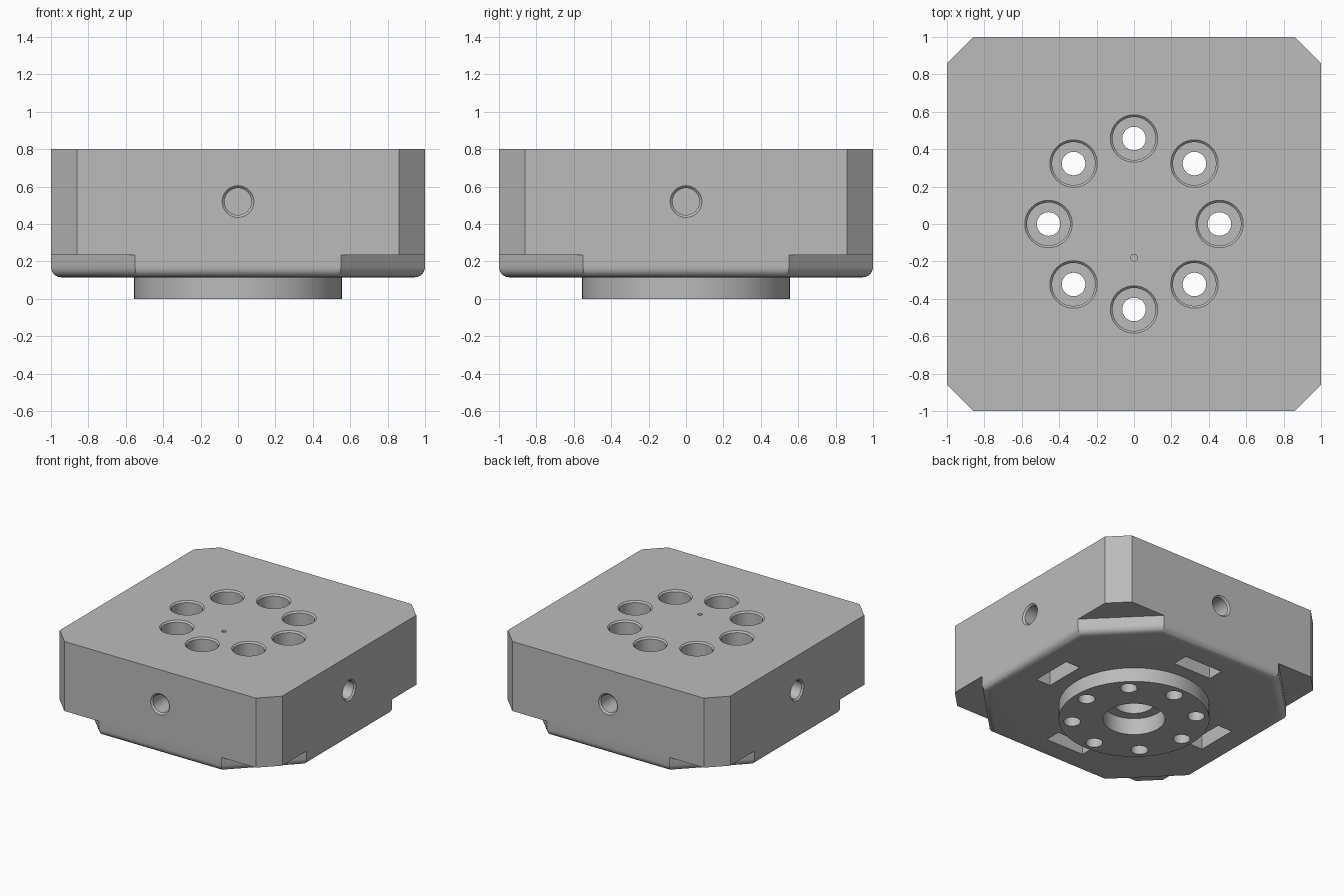
import bpy, bmesh, math
from mathutils import Matrix

cube = bpy.data.objects.get("Cube")
if cube:
    bpy.data.objects.remove(cube, do_unlink=True)

metal = bpy.data.materials.new("plain_grey")
GREY = (0.5, 0.5, 0.5, 1)
metal.use_nodes = True
metal.diffuse_color = GREY
metal.node_tree.nodes["Principled BSDF"].inputs["Base Color"].default_value = GREY


def loft(bm, rings):
    """Skin a stack of equal-length point rings and cap both ends."""
    loops = [[bm.verts.new(p) for p in ring] for ring in rings]
    n = len(loops[0])
    for a, b in zip(loops, loops[1:]):
        for i in range(n):
            j = (i + 1) % n
            bm.faces.new((a[i], a[j], b[j], b[i]))
    bm.faces.new(loops[0][::-1])
    bm.faces.new(loops[-1])


def lathe(bm, profile, matrix=Matrix(), n=48):
    """Turned solid from (radius, height) pairs."""
    turn = [2 * math.pi * i / n for i in range(n)]
    loft(bm, [[matrix @ Matrix.Translation((r * math.cos(a), r * math.sin(a), z)).translation
               for a in turn] for r, z in profile])


def octagon(s, cut, z):
    """Square of half-width s with corners cut off by the length cut."""
    k = s - cut
    return [(s, -k, z), (s, k, z), (k, s, z), (-k, s, z),
            (-s, k, z), (-s, -k, z), (-k, -s, z), (k, -s, z)]


def finish(name, bm):
    bmesh.ops.recalc_face_normals(bm, faces=bm.faces)
    mesh = bpy.data.meshes.new(name)
    bm.to_mesh(mesh)
    bm.free()
    mesh.materials.append(metal)
    ob = bpy.data.objects.new(name, mesh)
    bpy.context.collection.objects.link(ob)
    return ob


def boolean(target, tool, operation):
    mod = target.modifiers.new(operation, 'BOOLEAN')
    mod.operation, mod.solver, mod.object = operation, 'EXACT', tool
    bpy.context.view_layer.objects.active = target
    bpy.ops.object.modifier_apply(modifier=mod.name)
    bpy.data.objects.remove(tool, do_unlink=True)


TOP, STEP, BASE = 0.8, 0.235, 0.115

# Main block with chamfered corners
bm = bmesh.new()
loft(bm, [octagon(1, 0.14, STEP), octagon(1, 0.14, TOP)])
body = finish("mounting_block", bm)

# Lower step with larger corner cuts and a rounded bottom edge
bm = bmesh.new()
loft(bm, [octagon(1, 0.45, BASE), octagon(1, 0.45, STEP)])
rim = [e for e in bm.edges if all(v.co.z < STEP - 0.01 for v in e.verts)]
bmesh.ops.bevel(bm, geom=rim, offset=0.055, segments=6, profile=0.5, affect='EDGES')
boolean(body, finish("lower_step", bm), 'UNION')

# Round boss underneath
bm = bmesh.new()
lathe(bm, [(0.555, 0), (0.555, 0.2)], n=96)
boolean(body, finish("boss", bm), 'UNION')

# All drilled holes and slots
bm = bmesh.new()
for i in range(8):
    a = i * math.pi / 4
    spot = Matrix.Translation((0.457 * math.cos(a), 0.457 * math.sin(a), 0))
    lathe(bm, [(0.063, -0.1), (0.063, 0.5), (0.115, 0.5), (0.115, TOP - 0.012),
               (0.127, TOP), (0.127, TOP + 0.1)], spot, 40)
for i in range(4):
    # Side port, pointing inwards, and slot in the underside
    turn = Matrix.Rotation(i * math.pi / 2, 4, 'Z')
    port = turn @ Matrix.Translation((1, 0, 0.52)) @ Matrix.Rotation(math.pi / 2, 4, 'Y')
    lathe(bm, [(0.072, -0.3), (0.072, -0.013), (0.085, 0), (0.085, 0.1)], port, 40)
    slot = turn @ Matrix.Translation((0.73, 0, 0.16)) @ Matrix.Diagonal((0.13, 0.34, 0.22, 1))
    bmesh.ops.create_cube(bm, size=1, matrix=slot)
# Stepped centre bore and small pin hole
lathe(bm, [(0.228, -0.1), (0.228, 0.135), (0.15, 0.135), (0.15, 0.35)], n=64)
lathe(bm, [(0.018, TOP - 0.15), (0.018, TOP + 0.1)], Matrix.Translation((0, -0.18, 0)), 16)
lathe(bm, [(0.018, 0.12), (0.018, 0.25)], Matrix.Translation((0, -0.18, 0)), 16)
boolean(body, finish("hole_cutter", bm), 'DIFFERENCE')

# Smooth round walls, crisp edges
bpy.ops.object.select_all(action='DESELECT')
body.select_set(True)
bpy.context.view_layer.objects.active = body
bpy.ops.object.shade_smooth_by_angle(angle=math.radians(25))
